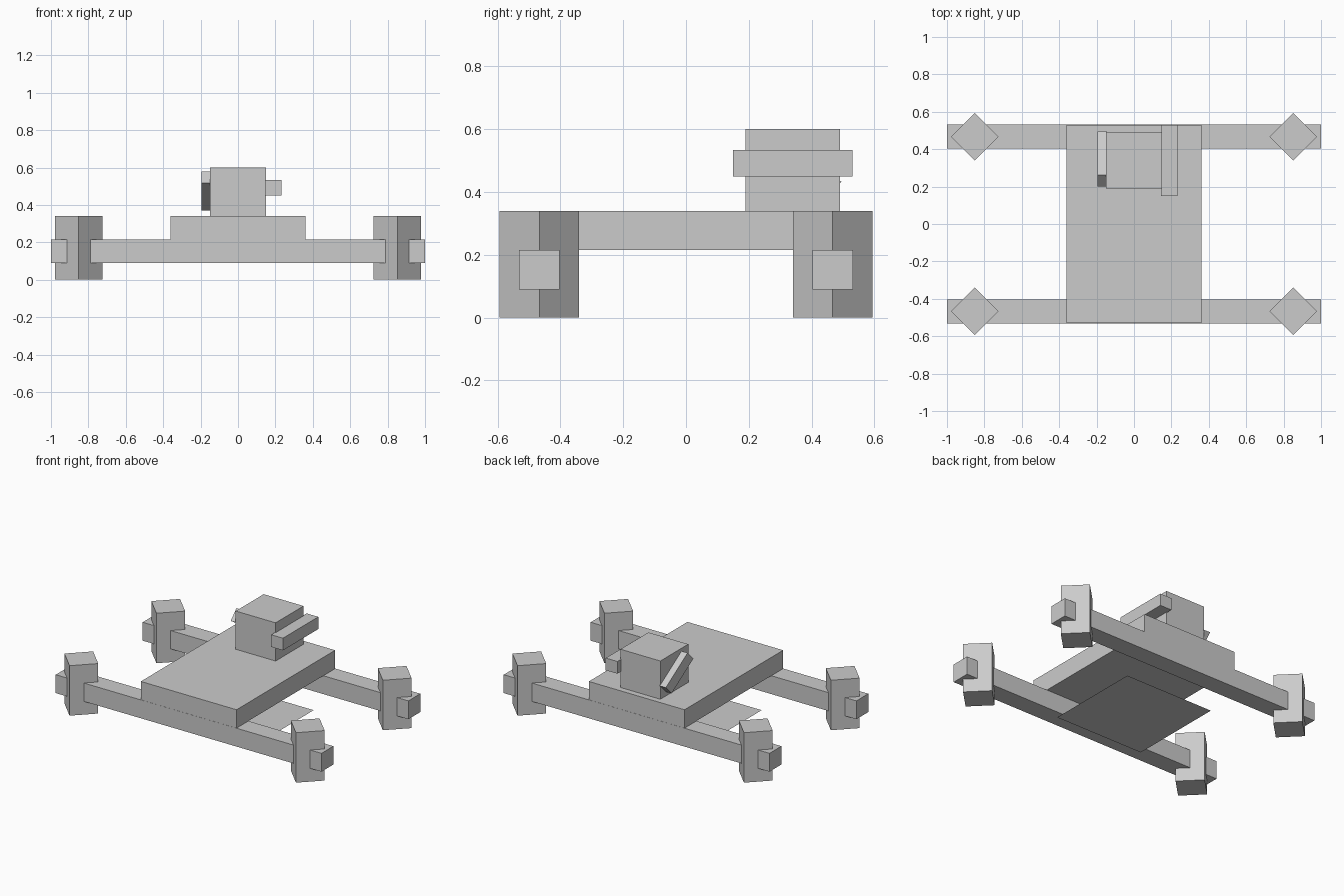
import bpy, bmesh, math
from mathutils import Matrix

if "Cube" in bpy.data.objects:
    bpy.data.objects.remove(bpy.data.objects["Cube"])


def finish(name, bm):
    bmesh.ops.recalc_face_normals(bm, faces=bm.faces[:])
    me = bpy.data.meshes.new(name)
    bm.to_mesh(me)
    bm.free()
    ob = bpy.data.objects.new(name, me)
    bpy.context.collection.objects.link(ob)
    return ob


def box(name, x, y, z, turn=0.0):
    """Box from (min, max) ranges, optionally turned about its vertical axis."""
    bm = bmesh.new()
    bmesh.ops.create_cube(bm, size=1)
    size = [r[1] - r[0] for r in (x, y, z)]
    mid = [(r[0] + r[1]) / 2 for r in (x, y, z)]
    m = (Matrix.Translation(mid) @ Matrix.Rotation(turn, 4, 'Z')
         @ Matrix.Diagonal((*size, 1)))
    bmesh.ops.transform(bm, matrix=m, verts=bm.verts)
    return finish(name, bm)


def prism_x(name, outline, x0, x1):
    """Extrude a (y, z) outline along x."""
    bm = bmesh.new()
    face = bm.faces.new([bm.verts.new((x0, y, z)) for y, z in outline])
    ext = bmesh.ops.extrude_face_region(bm, geom=[face])
    verts = [g for g in ext['geom'] if isinstance(g, bmesh.types.BMVert)]
    bmesh.ops.translate(bm, vec=(x1 - x0, 0, 0), verts=verts)
    return finish(name, bm)


# Chassis deck
box("deck", (-0.36, 0.36), (-0.53, 0.53), (0.215, 0.34))

# Axles and diamond-shaped wheels
AXLE_Y, WHEEL_X = 0.467, 0.852
half = 0.127 / math.sqrt(2)
for end, s in (("front", -1), ("rear", 1)):
    cy = s * AXLE_Y
    box(end + "_axle", (-1, 1), (cy - 0.064, cy + 0.064), (0.09, 0.215))
    for side, t in (("left", -1), ("right", 1)):
        cx = t * WHEEL_X
        box(f"{end}_{side}_wheel", (cx - half, cx + half),
            (cy - half, cy + half), (0, 0.34), math.pi / 4)

# Cabin block on the rear of the deck
box("cabin", (-0.15, 0.15), (0.19, 0.49), (0.34, 0.60))

# Straight bar on the right, tilted bar on the left
box("right_bar", (0.145, 0.233), (0.15, 0.53), (0.45, 0.533))
prism_x("left_tilted_bar",
        [(0.20, 0.517), (0.262, 0.58), (0.495, 0.433), (0.433, 0.37)],
        -0.195, -0.145)

# Flat sheet on the ground beneath the deck
bm = bmesh.new()
bmesh.ops.create_grid(bm, x_segments=1, y_segments=1, size=0.335)
finish("ground_sheet", bm)
